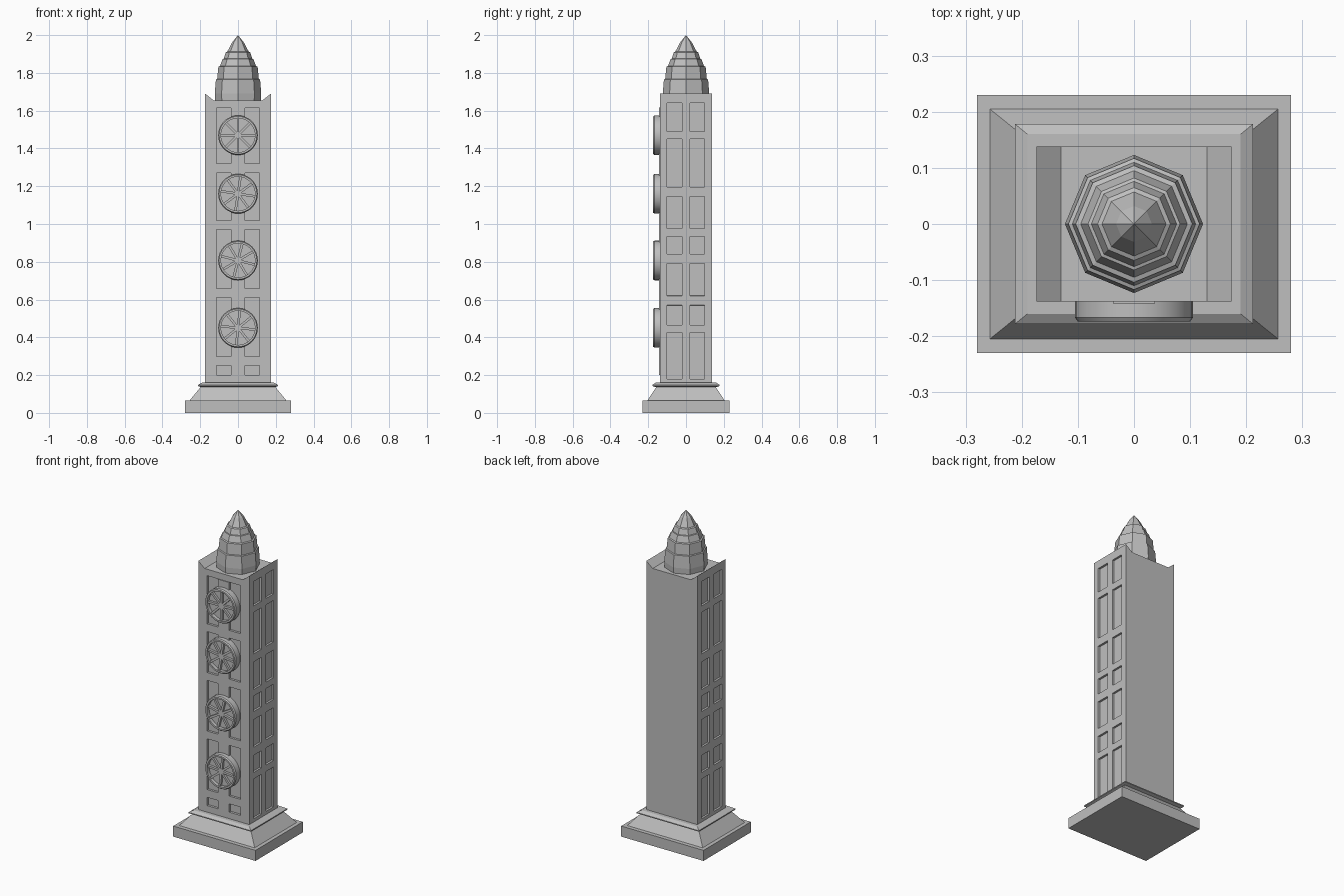
import bpy, bmesh, math
from mathutils import Matrix, Vector

if "Cube" in bpy.data.objects:
    bpy.data.objects.remove(bpy.data.objects["Cube"])

stone = bpy.data.materials.new("grey_stone")
stone.use_nodes = True
stone.diffuse_color = (0.52, 0.52, 0.52, 1)
stone.node_tree.nodes["Principled BSDF"].inputs["Base Color"].default_value = (0.52, 0.52, 0.52, 1)


def finish(bm, name):
    bmesh.ops.recalc_face_normals(bm, faces=bm.faces)
    mesh = bpy.data.meshes.new(name)
    bm.to_mesh(mesh)
    bm.free()
    mesh.materials.append(stone)
    obj = bpy.data.objects.new(name, mesh)
    bpy.context.collection.objects.link(obj)
    return obj


def add_box(bm, centre, size, turn=None):
    m = Matrix.Translation(centre) @ (turn or Matrix()) @ Matrix.Diagonal((*size, 1))
    bmesh.ops.create_cube(bm, size=1, matrix=m)


def tiers(name, levels):
    """Stacked rectangular rings, each (half x, half y, z)."""
    bm = bmesh.new()
    rings = [[bm.verts.new((sx * x, sy * y, z)) for sx, sy in ((-1, -1), (1, -1), (1, 1), (-1, 1))]
             for x, y, z in levels]
    for a, b in zip(rings, rings[1:]):
        for i in range(4):
            j = (i + 1) % 4
            bm.faces.new((a[i], a[j], b[j], b[i]))
    bm.faces.new(rings[0])
    bm.faces.new(rings[-1])
    return finish(bm, name)


def lathe(bm, profile, sides, matrix=Matrix()):
    """Spin (radius, height) points about z, then move by the matrix."""
    verts = [bm.verts.new(matrix @ Vector((r, 0, h))) for r, h in profile]
    edges = [bm.edges.new(pair) for pair in zip(verts, verts[1:])]
    axis = matrix.to_3x3() @ Vector((0, 0, 1))
    bmesh.ops.spin(bm, geom=verts + edges, cent=matrix.translation, axis=axis,
                   angle=math.tau, steps=sides, use_duplicate=False)
    bmesh.ops.remove_doubles(bm, verts=bm.verts, dist=0.0001)


# Pedestal
tiers("base_slab", [(0.28, 0.23, 0), (0.28, 0.23, 0.065)])
tiers("base_slope", [(0.257, 0.205, 0.065), (0.195, 0.155, 0.14)])
tiers("base_moulding", [(0.19, 0.155, 0.135), (0.212, 0.178, 0.142), (0.212, 0.178, 0.148), (0.19, 0.16, 0.16)])

# Tower shaft: a notched outline pushed along y
W, D, TOP = 0.174, 0.138, 1.69
outline = [(-W, 0.155), (W, 0.155), (W, TOP), (0.13, 1.655), (-0.13, 1.655), (-W, TOP)]
bm = bmesh.new()
face = bm.faces.new([bm.verts.new((x, -D, z)) for x, z in outline])
pushed = bmesh.ops.extrude_face_region(bm, geom=[face])["geom"]
bmesh.ops.translate(bm, vec=(0, 2 * D, 0), verts=[v for v in pushed if isinstance(v, bmesh.types.BMVert)])
bmesh.ops.recalc_face_normals(bm, faces=bm.faces)


def sunk_panels(normal, across, columns, rows, depth):
    """Slice one wall along panel borders, then push the panels in."""
    normal = Vector(normal)

    def wall():
        return [f for f in bm.faces if f.normal.dot(normal) > 0.99]

    cuts = [(across, c) for col in columns for c in col] + [(2, r) for row in rows for r in row]
    for axis, value in cuts:
        faces = wall()
        geom = set(faces)
        for f in faces:
            geom.update(f.edges, f.verts)
        point, direction = Vector(), Vector()
        point[axis], direction[axis] = value, 1
        bmesh.ops.bisect_plane(bm, geom=list(geom), plane_co=point, plane_no=direction)
    bm.normal_update()
    chosen = []
    for f in wall():
        c = f.calc_center_median()
        if any(a < c[across] < b for a, b in columns) and any(a < c.z < b for a, b in rows):
            chosen.append(f)
    bmesh.ops.inset_region(bm, faces=chosen, thickness=0.0005, depth=-depth)
    bm.normal_update()


side_rows = [(0.18, 0.425), (0.465, 0.57), (0.62, 0.79), (0.84, 0.935),
             (0.975, 1.145), (1.195, 1.45), (1.49, 1.64)]
side_columns = [(-0.1, -0.022), (0.022, 0.098)]
for side in (-1, 1):
    sunk_panels((side, 0, 0), 1, side_columns, side_rows, 0.012)
front_columns = [(-0.113, -0.037), (0.037, 0.113)]
sunk_panels((0, -1, 0), 0, front_columns, [(0.2, 1.615)], 0.014)
finish(bm, "tower_shaft")

# Cross bars inside the front channels and the raised centre strip
bm = bmesh.new()
for z in (0.275, 0.635, 0.995, 1.295):
    for x in (-0.075, 0.075):
        add_box(bm, (x, -0.131, z), (0.076, 0.014, 0.048))
finish(bm, "front_cross_bars")
bm = bmesh.new()
add_box(bm, (0, -0.139, 0.908), (0.074, 0.006, 1.415))
finish(bm, "front_centre_strip")

# Spoked wheels on the front
rim = [(0, 0.152), (0.09, 0.152), (0.09, 0.174), (0.1, 0.174), (0.105, 0.167), (0.105, 0.13)]
for number, (z, twist) in enumerate([(1.47, 0), (1.16, 0.15), (0.807, 0.25), (0.45, 0.1)], 1):
    bm = bmesh.new()
    lathe(bm, rim, 32, Matrix.Translation((0, 0, z)) @ Matrix.Rotation(math.pi / 2, 4, 'X'))
    wheel = finish(bm, f"wheel_{number}")
    bpy.ops.object.select_all(action='DESELECT')
    wheel.select_set(True)
    bpy.context.view_layer.objects.active = wheel
    bpy.ops.object.shade_smooth_by_angle(angle=math.radians(30))
    bm = bmesh.new()
    for k in range(4):
        add_box(bm, (0, -0.158, z), (0.182, 0.016, 0.013),
                Matrix.Rotation(twist + k * math.pi / 4, 4, 'Y'))
    finish(bm, f"wheel_spokes_{number}")

# Eight-sided stepped dome
dome = [(0, 1.65), (0.121, 1.65), (0.123, 1.69), (0.117, 1.765), (0.11, 1.768),
        (0.104, 1.833), (0.095, 1.836), (0.082, 1.873), (0.076, 1.875),
        (0.065, 1.908), (0.057, 1.912), (0.032, 1.96), (0, 2.0)]
bm = bmesh.new()
lathe(bm, dome, 8)
finish(bm, "dome")
